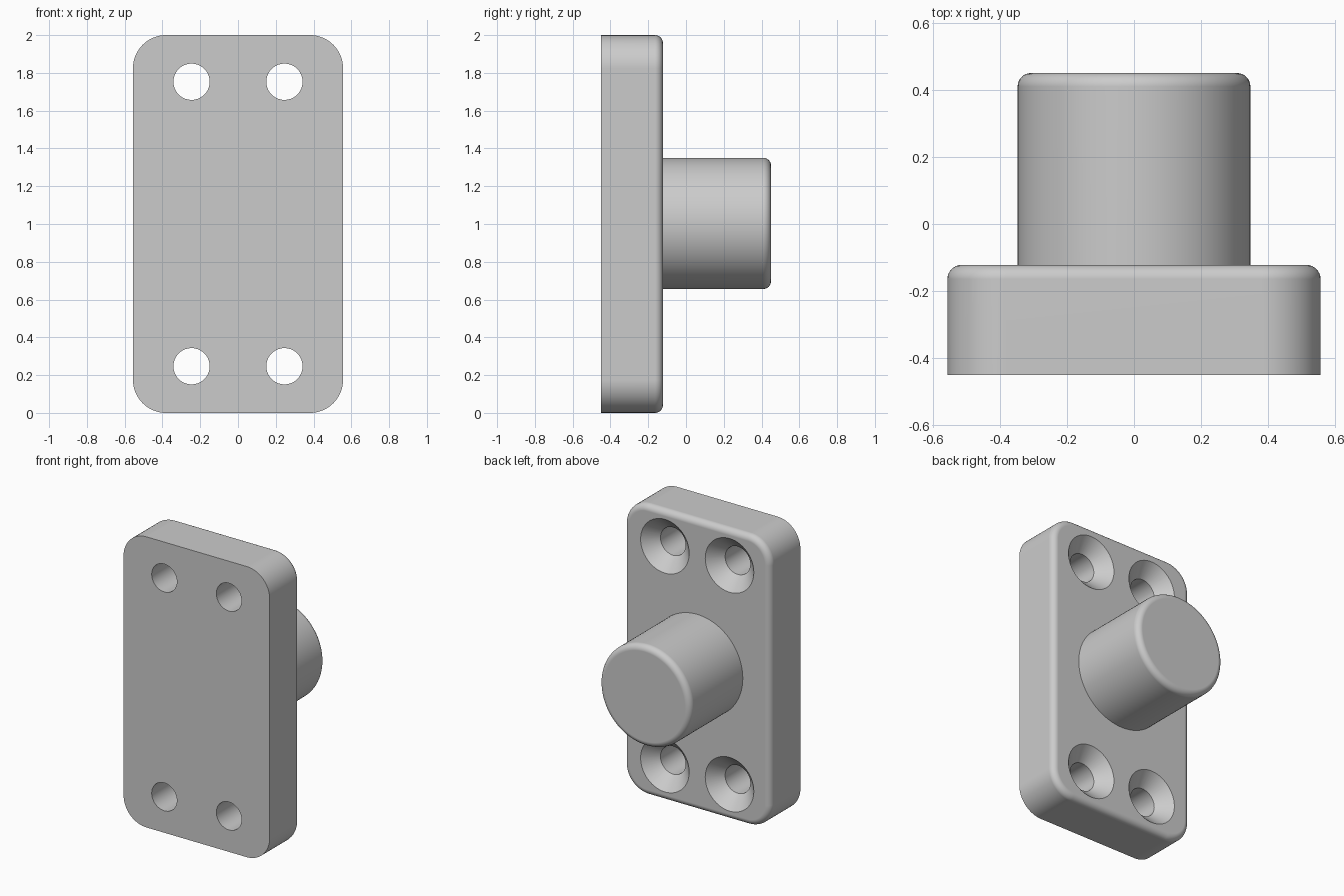
import bpy, bmesh, math

if "Cube" in bpy.data.objects:
    bpy.data.objects.remove(bpy.data.objects["Cube"])

FRONT, BACK, TIP = -0.45, -0.122, 0.45   # y levels
MID_Z = 1.0

grey = bpy.data.materials.new("plain grey")
grey.diffuse_color = (0.6, 0.6, 0.6, 1)
grey.use_nodes = True
grey.node_tree.nodes["Principled BSDF"].inputs["Base Color"].default_value = grey.diffuse_color


def ring(bm, cx, cz, hx, hz, r, y, n=16):
    """Rounded rectangle outline in x-z (a circle when hx = hz = r)."""
    verts = []
    for q, (sx, sz) in enumerate([(1, 1), (-1, 1), (-1, -1), (1, -1)]):
        straight = hx - r > 1e-6
        for i in range(n + 1 if straight else n):
            a = (q + i / n) * math.pi / 2
            verts.append(bm.verts.new((cx + sx * (hx - r) + r * math.cos(a), y,
                                       cz + sz * (hz - r) + r * math.sin(a))))
    return verts


def loft(bm, rings):
    """Skin consecutive outlines and cap both ends."""
    for a, b in zip(rings, rings[1:]):
        for i in range(len(a)):
            j = (i + 1) % len(a)
            bm.faces.new((a[i], a[j], b[j], b[i]))
    bm.faces.new(rings[0])
    bm.faces.new(rings[-1])


def finish(bm, name):
    bmesh.ops.recalc_face_normals(bm, faces=bm.faces[:])
    mesh = bpy.data.meshes.new(name)
    bm.to_mesh(mesh)
    bm.free()
    mesh.materials.append(grey)
    obj = bpy.data.objects.new(name, mesh)
    bpy.context.collection.objects.link(obj)
    return obj


def filleted(name, cz, hx, hz, r, y0, y1, fillet, n):
    """Solid running along y with its far edge rounded."""
    bm = bmesh.new()
    rings = [ring(bm, 0, cz, hx, hz, r, y0, n)]
    for i in range(9):
        a = i / 8 * math.pi / 2
        d = fillet * (1 - math.cos(a))
        rings.append(ring(bm, 0, cz, hx - d, hz - d, r - d,
                          y1 - fillet + fillet * math.sin(a), n))
    loft(bm, rings)
    return finish(bm, name)


# Mounting plate and round boss
plate = filleted("mounting_plate", MID_Z, 0.556, 1.0, 0.175, FRONT, BACK, 0.042, 16)
boss = filleted("round_boss", 1.003, 0.347, 0.347, 0.347, BACK - 0.01, TIP, 0.04, 24)

# Countersunk screw holes
R_HOLE, R_SINK = 0.096, 0.185
DEPTH = R_SINK - R_HOLE
bm = bmesh.new()
for x in (-0.246, 0.246):
    for z in (MID_Z - 0.753, MID_Z + 0.753):
        steps = [(R_HOLE, FRONT - 0.05), (R_HOLE, BACK - DEPTH),
                 (R_SINK + 0.02, BACK + 0.02)]
        loft(bm, [ring(bm, x, z, r, r, r, y, 14) for r, y in steps])
cutter = finish(bm, "screw_hole_cutter")
cutter.hide_render = True

cut = plate.modifiers.new("screw_holes", "BOOLEAN")
cut.operation = "DIFFERENCE"
cut.solver = "EXACT"
cut.object = cutter
bpy.context.view_layer.objects.active = plate
bpy.ops.object.modifier_apply(modifier=cut.name)
bpy.data.objects.remove(cutter)

# Smooth rounded surfaces, crisp edges, flat faces kept flat
for obj in (plate, boss):
    bpy.ops.object.select_all(action="DESELECT")
    obj.select_set(True)
    bpy.context.view_layer.objects.active = obj
    bpy.ops.object.shade_smooth_by_angle(angle=math.radians(30))
    weighted = obj.modifiers.new("weighted_normals", "WEIGHTED_NORMAL")
    weighted.keep_sharp = True
